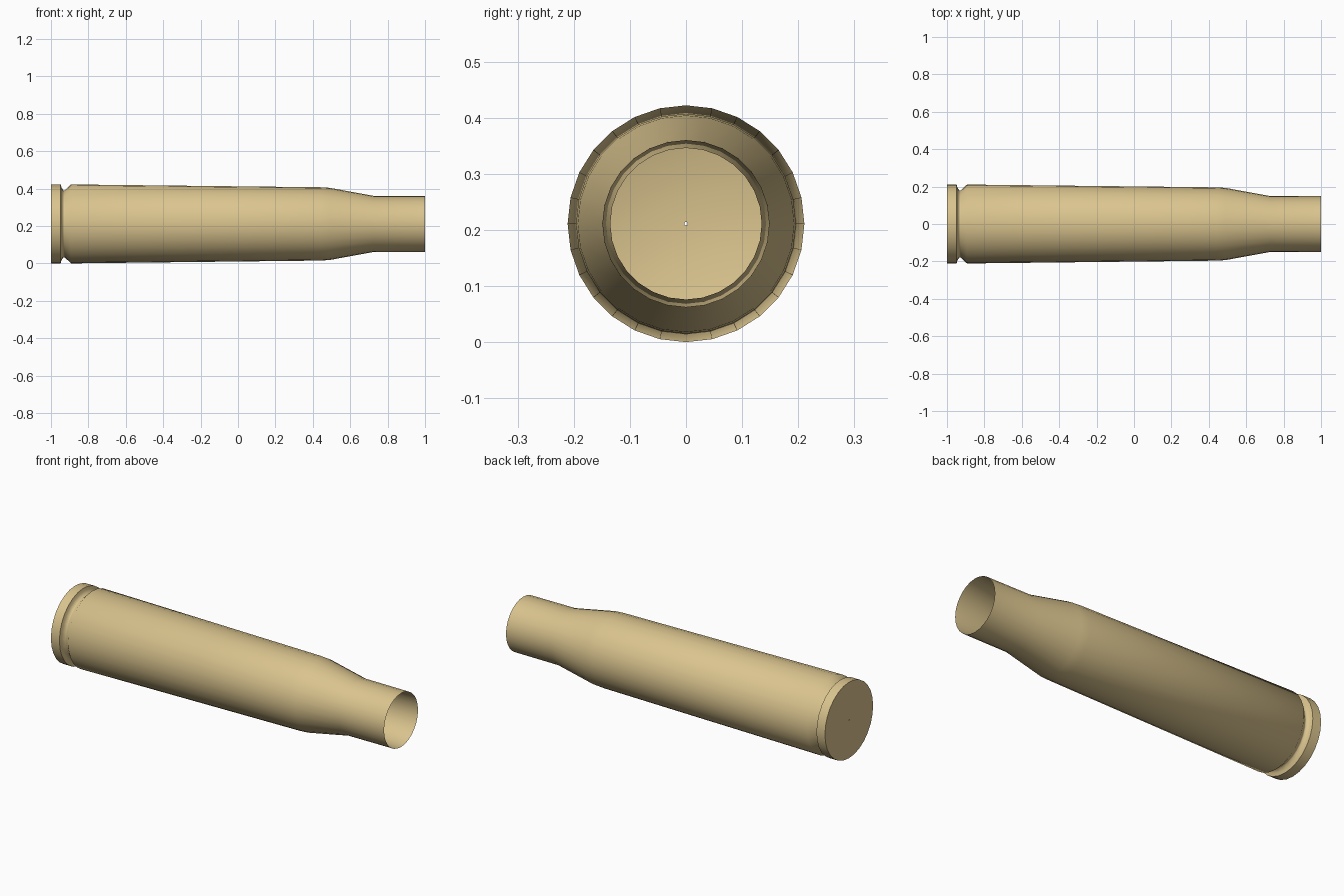
import bpy, bmesh, math
from mathutils import Vector

cube = bpy.data.objects.get("Cube")
if cube:
    bpy.data.objects.remove(cube)

SIDES = 28
RADIUS = 0.211

brass = bpy.data.materials.new("pale brass")
brass.use_nodes = True
colour = (0.70, 0.55, 0.27, 1)
brass.diffuse_color = colour
brass.node_tree.nodes["Principled BSDF"].inputs["Base Color"].default_value = colour


def lathe(name, profile):
    """Spin a closed (x, radius) outline around the long axis."""
    bm = bmesh.new()
    verts = [bm.verts.new((x, 0, r)) for x, r in profile]
    edges = [bm.edges.new((a, b)) for a, b in zip(verts, verts[1:] + verts[:1])]
    bmesh.ops.spin(bm, geom=verts + edges, cent=Vector(), axis=(1, 0, 0),
                   angle=math.tau, steps=SIDES, use_merge=False)
    bmesh.ops.remove_doubles(bm, verts=bm.verts, dist=0.0002)
    bmesh.ops.recalc_face_normals(bm, faces=bm.faces)
    mesh = bpy.data.meshes.new(name)
    bm.to_mesh(mesh)
    bm.free()
    mesh.materials.append(brass)
    obj = bpy.data.objects.new(name, mesh)
    obj.location.z = RADIUS
    bpy.context.collection.objects.link(obj)
    bpy.ops.object.select_all(action="DESELECT")
    obj.select_set(True)
    bpy.context.view_layer.objects.active = obj
    bpy.ops.object.shade_smooth_by_angle(angle=math.radians(60))
    return obj


# Outer wall from the base to the mouth
base_rim = [(-1, 0.003), (-1, RADIUS), (-0.948, RADIUS)]
groove = [(-0.944, 0.195), (-0.934, 0.179), (-0.926, 0.179), (-0.893, RADIUS)]
body = [(0.44, 0.196), (0.49, 0.193)]
neck = [(0.725, 0.15), (1, 0.149)]

# Thin-lipped inner wall, floor and small central hole
inside = [(0.725, 0.135), (0.48, 0.178), (-0.85, 0.178), (-0.87, 0.134), (-0.87, 0.003)]

lathe("cartridge_case", base_rim + groove + body + neck + inside)
